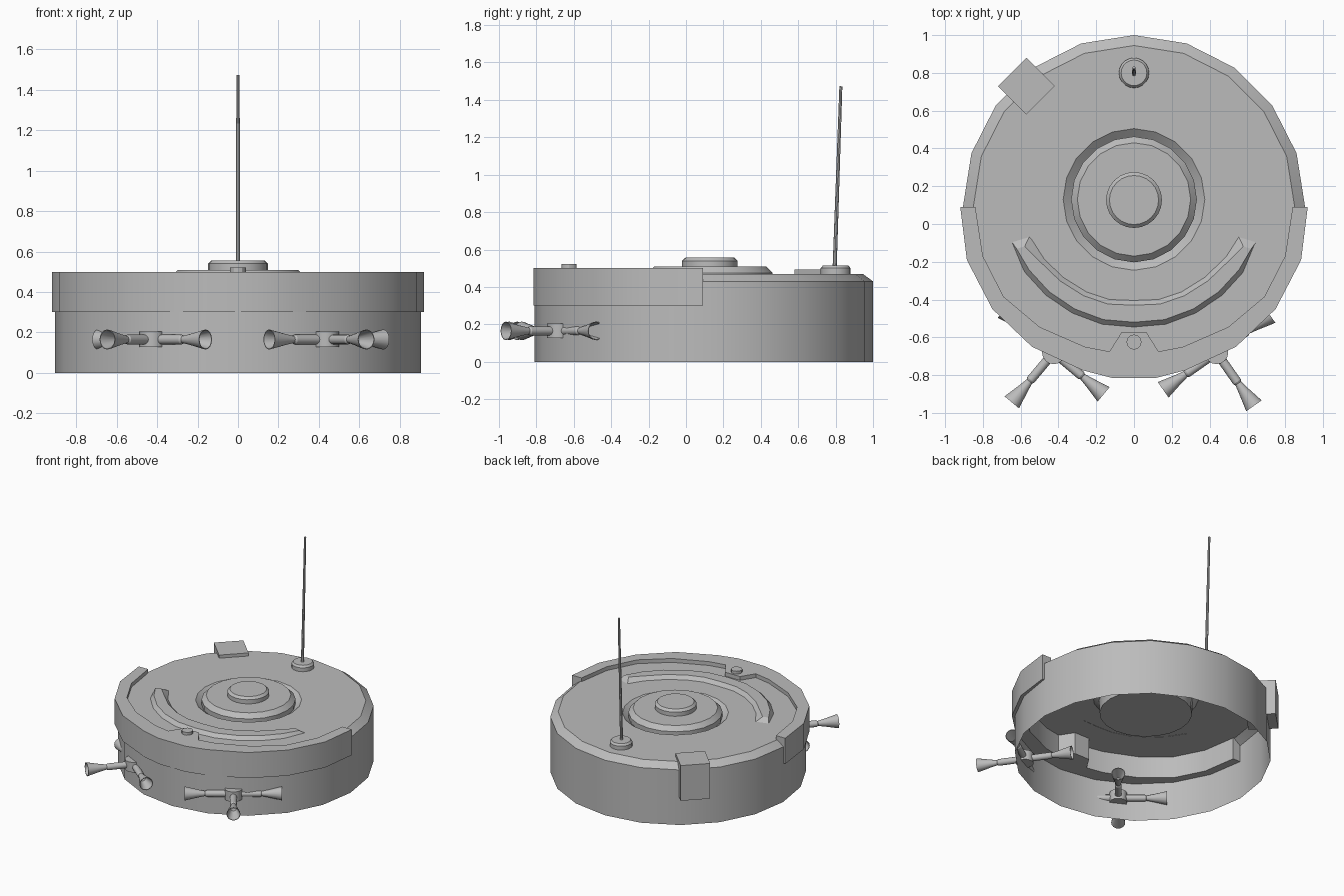
import bpy, bmesh, math
from mathutils import Matrix, Vector

if "Cube" in bpy.data.objects:
    bpy.data.objects.remove(bpy.data.objects["Cube"])

grey = bpy.data.materials.new("plain grey")
grey.diffuse_color = (0.5, 0.5, 0.5, 1)
grey.use_nodes = True
grey.node_tree.nodes["Principled BSDF"].inputs["Base Color"].default_value = grey.diffuse_color
CY = 0.095  # centre of the round hull in y


def finish(name, bm, matrix=None, closed=True):
    if closed:
        bmesh.ops.recalc_face_normals(bm, faces=bm.faces)
    if matrix:
        bm.transform(matrix)
    me = bpy.data.meshes.new(name)
    bm.to_mesh(me)
    bm.free()
    ob = bpy.data.objects.new(name, me)
    bpy.context.collection.objects.link(ob)
    me.materials.append(grey)
    bpy.ops.object.select_all(action='DESELECT')
    ob.select_set(True)
    bpy.context.view_layer.objects.active = ob
    bpy.ops.object.shade_smooth_by_angle(angle=math.radians(30))
    return ob


def lathe(name, profile, sides, matrix=None):
    """Revolve (radius, height) points around z; zero radius makes a pole."""
    bm = bmesh.new()
    rings = []
    for r, z in profile:
        if r == 0:
            rings.append([bm.verts.new((0, 0, z))])
        else:
            rings.append([bm.verts.new((r * math.sin(2 * math.pi * i / sides),
                                        r * math.cos(2 * math.pi * i / sides), z))
                          for i in range(sides)])
    for a, b in zip(rings, rings[1:]):
        for i in range(sides):
            j = (i + 1) % sides
            quad = [a[i % len(a)], a[j % len(a)], b[j % len(b)], b[i % len(b)]]
            bm.faces.new(list(dict.fromkeys(quad)))
    return finish(name, bm, matrix)


def at(x, y, z=0):
    return Matrix.Translation((x, y, z))


# Hull: open-bottomed shell with a bevelled lid and a hole around the hub
bm = bmesh.new()
N = 20


def ring(r, z, cy):
    return [bm.verts.new((r * math.sin(2 * math.pi * i / N),
                          cy + r * math.cos(2 * math.pi * i / N), z)) for i in range(N)]


rings = [ring(0.905, 0, CY), ring(0.905, 0.43, CY), ring(0.85, 0.47, CY),
         ring(0.375, 0.47, 0.13), ring(0.332, 0.435, 0.13)]
for a, b in zip(rings, rings[1:]):
    for i in range(N):
        j = (i + 1) % N
        bm.faces.new((a[j], a[i], b[i], b[j]))
finish("hull_shell", bm, closed=False)

# Raised hub and its cap
lathe("hub", [(0, 0.34), (0.328, 0.34), (0.333, 0.475), (0.30, 0.508), (0, 0.508)], 20, at(0, 0.13))
lathe("hub_cap", [(0, 0.5), (0.148, 0.5), (0.148, 0.54), (0.13, 0.557), (0, 0.557)], 24, at(0, 0.127))

# Front rim: half ring with a notch bump around the button
right_outer = [(0.92, 0.09), (0.885, -0.19), (0.75, -0.45), (0.54, -0.65), (0.27, -0.775), (0.115, -0.815)]
right_inner = [(0.065, -0.572), (0.095, -0.62), (0.13, -0.675), (0.26, -0.65), (0.5, -0.545),
               (0.69, -0.385), (0.80, -0.17), (0.84, 0.09)]
outer = right_outer + [(-x, y) for x, y in reversed(right_outer)]
inner = [(-x, y) for x, y in reversed(right_inner)] + right_inner
bm = bmesh.new()
face = bm.faces.new([bm.verts.new((x, y, 0.3)) for x, y in outer + inner])
ext = bmesh.ops.extrude_face_region(bm, geom=[face])
bmesh.ops.translate(bm, vec=(0, 0, 0.2), verts=[v for v in ext["geom"] if isinstance(v, bmesh.types.BMVert)])
finish("front_rim", bm)
lathe("button", [(0, 0.49), (0.04, 0.49), (0.04, 0.522), (0, 0.522)], 12, at(0, -0.625))

# Curved ridge on the lid: bevelled strip swept along an arc, tapering at its ends
bm = bmesh.new()
half = [(0, -0.40, -0.55), (0.14, -0.385, -0.54), (0.28, -0.335, -0.50)]
inner_pts = [(0, -0.40), (0.13, -0.395), (0.25, -0.355), (0.37, -0.28), (0.47, -0.185), (0.55, -0.06)]
outer_pts = [(0, -0.55), (0.17, -0.535), (0.33, -0.475), (0.47, -0.38), (0.58, -0.26), (0.65, -0.09)]
pairs = list(zip(inner_pts, outer_pts))
pairs = [((-a[0], a[1]), (-b[0], b[1])) for a, b in reversed(pairs[1:])] + pairs
rows = []
for k, (a, b) in enumerate(pairs):
    a, b = Vector((*a, 0.465)), Vector((*b, 0.465))
    w = (b - a).normalized()
    end = k in (0, len(pairs) - 1)
    up = Vector((0, -0.05 if end else 0, 0.032))
    rows.append([bm.verts.new(p) for p in (a, a + w * 0.03 + up, b - w * 0.03 + up, b)])
for r, s in zip(rows, rows[1:]):
    for i in range(4):
        j = (i + 1) % 4
        bm.faces.new((r[i], r[j], s[j], s[i]))
bm.faces.new(rows[0])
bm.faces.new(rows[-1])
finish("lid_ridge", bm)

# Side box on the back left edge
bm = bmesh.new()
bmesh.ops.create_cube(bm, size=1)
finish("side_box", bm, at(-0.57, 0.73, 0.357) @ Matrix.Rotation(math.radians(45), 4, 'Z')
       @ Matrix.Diagonal((0.212, 0.212, 0.275, 1)))

# Antenna with a round foot
lathe("antenna_foot", [(0, 0.46), (0.08, 0.46), (0.08, 0.5), (0.068, 0.515), (0, 0.515)], 20, at(0, 0.80))
tilt = Vector((0, 0.033, 0.965))
lathe("antenna_rod", [(0, 0), (0.011, 0), (0.008, tilt.length), (0, tilt.length)], 8,
      at(0, 0.795, 0.508) @ tilt.to_track_quat('Z', 'Y').to_matrix().to_4x4())

# Thruster clusters: hub with four flared nozzles in a cross
nozzle = [(0, 0), (0.024, 0), (0.024, 0.19), (0.018, 0.20), (0.028, 0.25),
          (0.05, 0.345), (0.046, 0.345), (0.02, 0.25), (0, 0.24)]
for side, x, start in (("left", -0.425, 230), ("right", 0.437, 305)):
    lathe(side + "_thruster_hub", [(0, 0.128), (0.062, 0.128), (0.062, 0.205), (0, 0.205)], 16, at(x, -0.68))
    for k in range(4):
        ang = math.radians(start + 90 * k)
        d = Vector((math.cos(ang), math.sin(ang), 0))
        lathe(f"{side}_nozzle_{k + 1}", nozzle, 16,
              at(x, -0.68, 0.165) @ d.to_track_quat('Z', 'Y').to_matrix().to_4x4())
